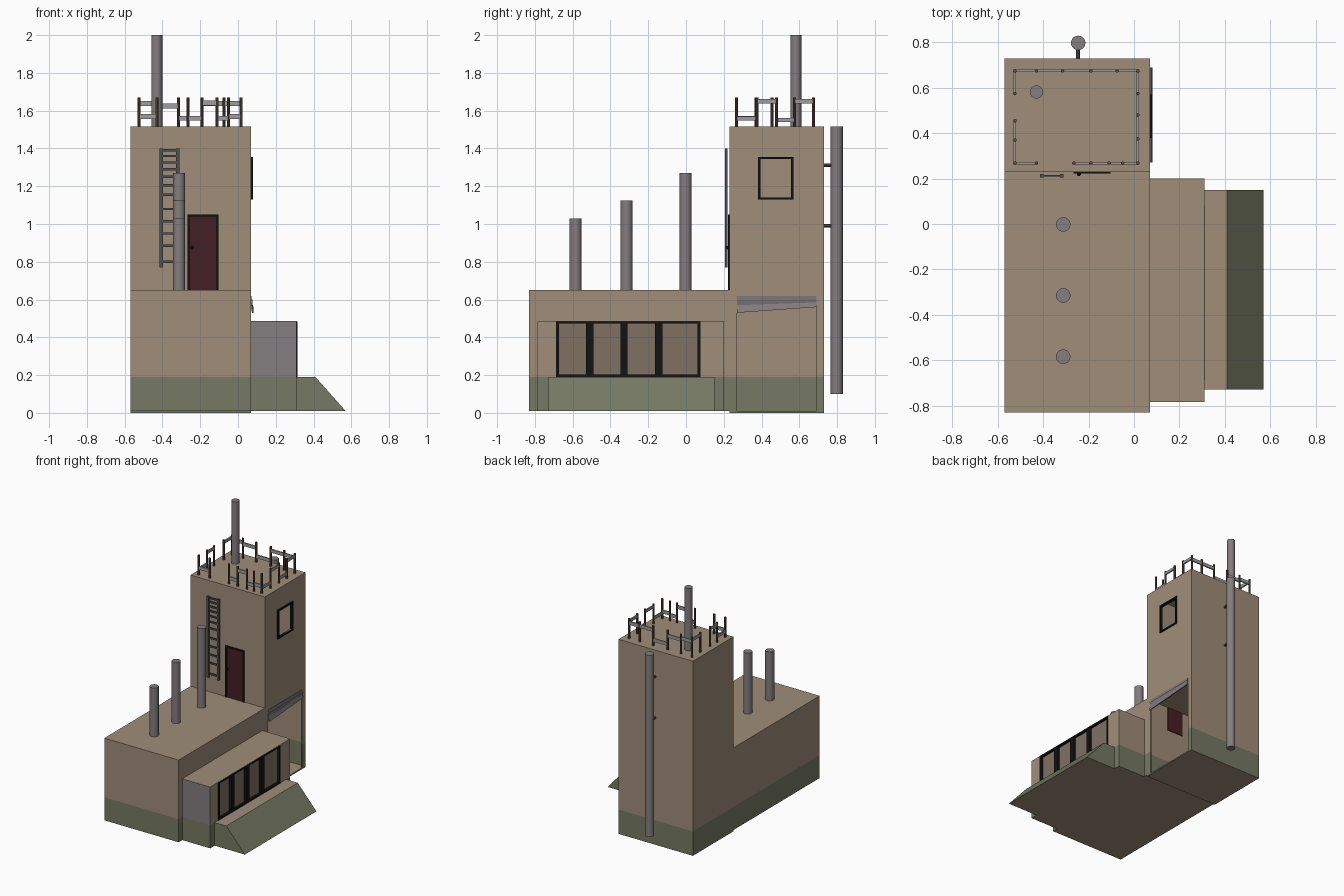
import bpy, bmesh, math
from mathutils import Vector

if "Cube" in bpy.data.objects:
    bpy.data.objects.remove(bpy.data.objects["Cube"])


def mat(name, r, g, b):
    m = bpy.data.materials.new(name)
    m.diffuse_color = (r, g, b, 1)
    m.use_nodes = True
    m.node_tree.nodes["Principled BSDF"].inputs["Base Color"].default_value = m.diffuse_color
    return m


TAN = mat("tan_wall", .35, .27, .19)
GREEN = mat("green_band", .18, .195, .125)
GREY = mat("pipe_grey", .23, .205, .21)
RED = mat("dark_red", .06, .013, .017)
BLACK = mat("black_frame", .006, .006, .006)
STEEL = mat("steel", .075, .08, .085)
LIGHT = mat("light_metal", .34, .34, .34)
RUST = mat("rust", .11, .07, .055)
GLASS = mat("pane", .21, .165, .12)


def finish(name, bm, m=None):
    bmesh.ops.recalc_face_normals(bm, faces=bm.faces)
    me = bpy.data.meshes.new(name)
    bm.to_mesh(me)
    bm.free()
    ob = bpy.data.objects.new(name, me)
    bpy.context.collection.objects.link(ob)
    if m:
        me.materials.append(m)
    return ob


def add_box(bm, x0, x1, y0, y1, z0, z1):
    vs = bmesh.ops.create_cube(bm, size=1)["verts"]
    for v in vs:
        v.co = Vector(((x0, x1)[v.co.x > 0], (y0, y1)[v.co.y > 0], (z0, z1)[v.co.z > 0]))


def boxes(name, m, *dims):
    bm = bmesh.new()
    for d in dims:
        add_box(bm, *d)
    return finish(name, bm, m)


def prism(name, m, profile, y0, y1):
    # x,z outline extruded along y
    bm = bmesh.new()
    f = bm.faces.new([bm.verts.new((x, y0, z)) for x, z in profile])
    ext = bmesh.ops.extrude_face_region(bm, geom=[f])["geom"]
    for v in ext:
        if isinstance(v, bmesh.types.BMVert):
            v.co.y = y1
    return finish(name, bm, m)


def rod(name, m, a, b, r, seg=20):
    a, b = Vector(a), Vector(b)
    bpy.ops.mesh.primitive_cylinder_add(vertices=seg, radius=r, depth=(b - a).length, location=(a + b) / 2)
    ob = bpy.context.object
    ob.name = name
    ob.rotation_euler = (b - a).to_track_quat('Z', 'Y').to_euler()
    ob.data.materials.append(m)
    if seg > 8:
        bpy.ops.object.shade_smooth_by_angle(angle=math.radians(40))
    return ob


def cut(ob, *dims):
    for d in dims:
        c = boxes("cutter", None, d)
        c.hide_render = True
        mod = ob.modifiers.new("cut", 'BOOLEAN')
        mod.operation, mod.solver, mod.object = 'DIFFERENCE', 'EXACT', c
        bpy.context.view_layer.objects.active = ob
        bpy.ops.object.modifier_apply(modifier=mod.name)
        bpy.data.objects.remove(c)


def paint(ob, grey_front=False):
    # tan above, green below z = 0.19
    me = ob.data
    me.materials.clear()
    for m in (TAN, GREEN, GREY):
        me.materials.append(m)
    bm = bmesh.new()
    bm.from_mesh(me)
    bmesh.ops.bisect_plane(bm, geom=bm.verts[:] + bm.edges[:] + bm.faces[:], dist=1e-5,
                           plane_co=(0, 0, .19), plane_no=(0, 0, 1))
    for f in bm.faces:
        low = f.calc_center_median().z < .189 and abs(f.normal.z) < .9
        f.material_index = 1 if low else (2 if grey_front and f.normal.y < -.9 else 0)
    bm.to_mesh(me)
    bm.free()


# Main block, annex, sloped skirt
paint(boxes("main_block", TAN, (-.57, .07, -.83, .23, .01, .65)))
annex = boxes("annex", TAN, (.07, .31, -.785, .2, .01, .487))
cut(annex, (.285, .4, -.685, .075, .195, .48))
paint(annex, True)
paint(prism("sloped_skirt", TAN, [(.31, .01), (.57, .01), (.41, .19), (.31, .19)], -.73, .15))

# Hollow tower with lower bay and upper window
tower = boxes("tower", TAN, (-.57, .07, .23, .73, 0, 1.515))
cut(tower, (-.56, .06, .24, .72, .01, .64), (-.56, .06, .24, .72, .66, 1.505),
    (.03, .2, .27, .69, .01, .615), (.03, .2, .39, .56, 1.14, 1.345))
paint(tower)

# Upper window frame
boxes("tower_window_frame", BLACK, (.06, .08, .38, .395, 1.13, 1.355), (.06, .08, .557, .57, 1.13, 1.355),
      (.06, .08, .38, .57, 1.343, 1.355), (.06, .08, .38, .57, 1.13, 1.14))

# Annex window band
boxes("annex_panes", GLASS, (.285, .295, -.685, .075, .195, .48))
mullions = [(-.688, -.672), (-.53, -.49), (-.348, -.31), (-.163, -.125), (.062, .077)]
boxes("annex_window_frame", BLACK, (.288, .314, -.688, .077, .19, .202), (.288, .314, -.688, .077, .473, .485),
      *[(.288, .314, a, b, .19, .485) for a, b in mullions])

# Door with frame and knob
boxes("door", RED, (-.255, -.115, .227, .245, .45, 1.04))
boxes("door_frame", BLACK, (-.267, -.253, .222, .235, .65, 1.05), (-.117, -.103, .222, .235, .65, 1.05),
      (-.267, -.103, .222, .235, 1.037, 1.05))
bpy.ops.mesh.primitive_uv_sphere_add(segments=10, ring_count=6, radius=.009, location=(-.243, .22, .875))
bpy.context.object.name = "door_knob"
bpy.context.object.data.materials.append(BLACK)

# Broken roller shutter over the bay
bm = bmesh.new()
for (xa, za, zb), (xb, zc, zd) in [((.073, .62, .62), (.07, .59, .595)), ((.078, .595, .6), (.072, .565, .58)),
                                   ((.074, .57, .585), (.082, .53, .56))]:
    q = [(xa, .27, za), (xa, .69, zb), (xb, .69, zd), (xb, .27, zc)]
    front = [bm.verts.new(p) for p in q]
    back = [bm.verts.new((p[0] - .008, p[1], p[2])) for p in q]
    bm.faces.new(front)
    bm.faces.new(back[::-1])
    for i in range(4):
        j = (i + 1) % 4
        bm.faces.new((front[i], back[i], back[j], front[j]))
finish("roller_shutter", bm, GREY)

# Ladder
rungs = [1.39, 1.36, 1.325, 1.29, 1.25, 1.205, 1.155, 1.08, 1.015, .95, .885, .80]
boxes("ladder", STEEL, (-.415, -.398, .206, .22, .77, 1.4), (-.327, -.31, .206, .22, .77, 1.4),
      *[(-.4, -.325, .209, .217, z - .006, z + .006) for z in rungs])

# Chimneys and back pipe with brackets
for y, top in ((-.002, 1.27), (-.315, 1.125), (-.585, 1.03)):
    rod("roof_pipe", GREY, (-.312, y, .64), (-.312, y, top), .032)
rod("tower_pipe", GREY, (-.43, .582, 1.5), (-.43, .582, 2), .029)
rod("back_pipe", GREY, (-.246, .798, .1), (-.246, .798, 1.515), .032)
for z in (1.31, .99):
    rod("pipe_bracket", STEEL, (-.246, .725, z), (-.246, .78, z), .009, 8)

# Broken rooftop railing: posts, then planks between neighbours
X0, X1, Y0, Y1 = -.525, .017, .268, .675
bx = [X0, -.43, -.315, -.19, -.075, X1]
fx = [X0, -.43, -.265, -.19, -.11, -.05, X1]
ly = [.37, .455, .575]
ry = [.375, .48, .575]
posts = [(x, Y1) for x in bx] + [(x, Y0) for x in fx] + [(X0, y) for y in ly] + [(X1, y) for y in ry]
for x, y in posts:
    rod("rail_post", RUST, (x, y, 1.505), (x, y, 1.67), .008, 8)
planks = []
for y, row in ((Y0, [(0, 1.57), (2, 1.56), (3, 1.64), (4, 1.56), (5, 1.57)]),
               (Y1, [(0, 1.637), (1, 1.625), (2, 1.56), (3, 1.637), (4, 1.637)])):
    xs = fx if y == Y0 else bx
    planks += [(xs[i], xs[i + 1], y - .005, y + .005, z - .013, z + .013) for i, z in row]
for x, ys, row in ((X1, [Y0] + ry + [Y1], [(0, 1.558), (1, 1.65), (2, 1.55), (3, 1.65)]),
                   (X0, [Y0] + ly + [Y1], [(0, 1.56), (1, 1.65), (3, 1.65)])):
    planks += [(x - .005, x + .005, ys[i], ys[i + 1], z - .011, z + .011) for i, z in row]
boxes("rail_planks", LIGHT, *planks)
